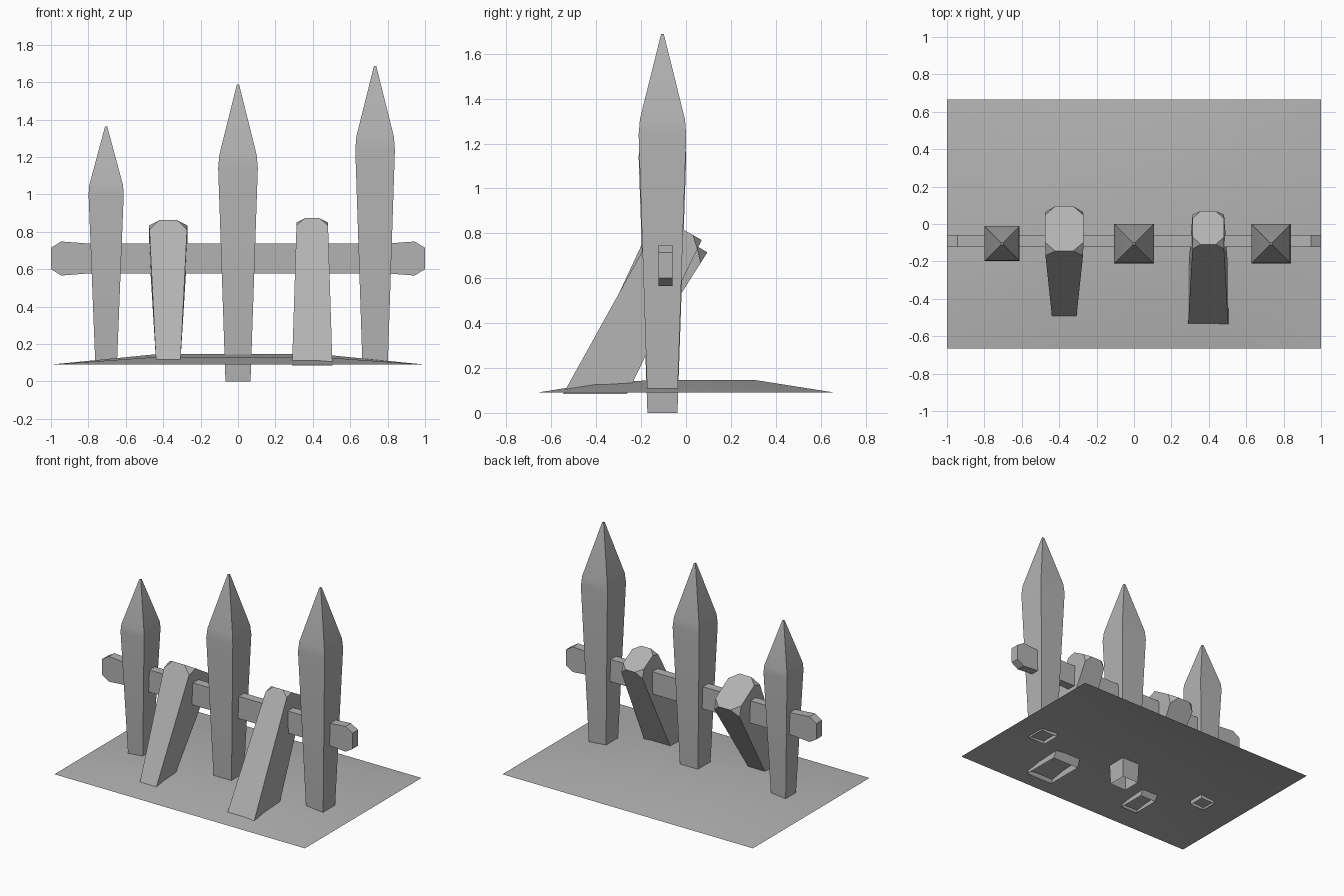
import bpy, bmesh, math

if "Cube" in bpy.data.objects:
    bpy.data.objects.remove(bpy.data.objects["Cube"])

grey = bpy.data.materials.new("weathered_grey")
grey.diffuse_color = (0.45, 0.45, 0.45, 1.0)
grey.use_nodes = True
grey.node_tree.nodes["Principled BSDF"].inputs["Base Color"].default_value = grey.diffuse_color


def finish(name, bm, smooth=True):
    bmesh.ops.recalc_face_normals(bm, faces=bm.faces)
    mesh = bpy.data.meshes.new(name)
    bm.to_mesh(mesh)
    bm.free()
    mesh.materials.append(grey)
    ob = bpy.data.objects.new(name, mesh)
    bpy.context.collection.objects.link(ob)
    if smooth:
        bpy.ops.object.select_all(action='DESELECT')
        bpy.context.view_layer.objects.active = ob
        ob.select_set(True)
        bpy.ops.object.shade_smooth_by_angle(angle=math.radians(35))
    return ob


def quad_loft(rings):
    """Join four-cornered rings; the first ring stays open."""
    bm = bmesh.new()
    vs = [[bm.verts.new(p) for p in r] for r in rings]
    for a, b in zip(vs, vs[1:]):
        for i in range(4):
            j = (i + 1) % 4
            bm.faces.new((a[i], a[j], b[j], b[i]))
    bm.faces.new(vs[-1])
    return bm, vs[-1]


# Pointed upright stakes: square profile swept upward, open underneath
def stake(name, x, profile, y=-0.105):
    rings = [[(x + sx * h, y + sy * h, z)
              for sx, sy in ((-1, -1), (1, -1), (1, 1), (-1, 1))]
             for h, z in profile]
    bm, _ = quad_loft(rings)
    finish(name, bm)


stake("left_stake", -0.705,
      [(0.058, 0.095), (0.094, 1.0), (0.090, 1.05), (0.006, 1.362)])
stake("middle_stake", 0.0,
      [(0.067, 0.0), (0.106, 1.14), (0.100, 1.21), (0.006, 1.587)])
stake("right_stake", 0.733,
      [(0.068, 0.095), (0.106, 1.24), (0.100, 1.31), (0.006, 1.687)])


# Leaning braces: tapered beams with clipped top corners, open underneath
def brace(name, x, half_low, half_high, low_front, low_back, high_front, high_back):
    def ring(h, f, b):
        return [(x - h, *f), (x + h, *f), (x + h, *b), (x - h, *b)]
    bm, top = quad_loft([ring(half_low, low_front, low_back),
                         ring(half_high, high_front, high_back)])
    bmesh.ops.bevel(bm, geom=top, offset=half_high * 0.54, segments=1,
                    affect='VERTICES')
    finish(name, bm, smooth=False)


brace("left_brace", -0.373, 0.065, 0.103,
      (-0.50, 0.10), (-0.295, 0.10), (-0.145, 0.862), (0.095, 0.715))
brace("right_brace", 0.397, 0.108, 0.083,
      (-0.547, 0.085), (-0.262, 0.085), (-0.11, 0.873), (0.07, 0.77))

# Cross rail: flared plank with clipped ends
mid = 0.657
half = [(1.0, 0.057), (0.945, 0.091), (0.80, 0.08)]
upper = [(-x, h) for x, h in half] + [(x, h) for x, h in reversed(half)]
outline = [(x, mid + h) for x, h in upper] + [(x, mid - h) for x, h in reversed(upper)]
bm = bmesh.new()
front = [bm.verts.new((x, -0.123, z)) for x, z in outline]
back = [bm.verts.new((x, -0.060, z)) for x, z in outline]
bm.faces.new(front)
bm.faces.new(back)
for i in range(len(outline)):
    j = (i + 1) % len(outline)
    bm.faces.new((front[i], front[j], back[j], back[i]))
finish("cross_rail", bm, smooth=False)

# Ground patch: thin sheet gently raised in the middle
xs = (-1.0, -0.43, 0.43, 1.0)
rows = ((-0.665, 0.09), (-0.41, 0.131), (-0.15, 0.146), (0.31, 0.146), (0.665, 0.09))
bm = bmesh.new()
grid = [[bm.verts.new((x, y, z if abs(x) < 1 else 0.09)) for x in xs] for y, z in rows]
for a, b in zip(grid, grid[1:]):
    for i in range(3):
        bm.faces.new((a[i], a[i + 1], b[i + 1], b[i]))
finish("ground_patch", bm)
